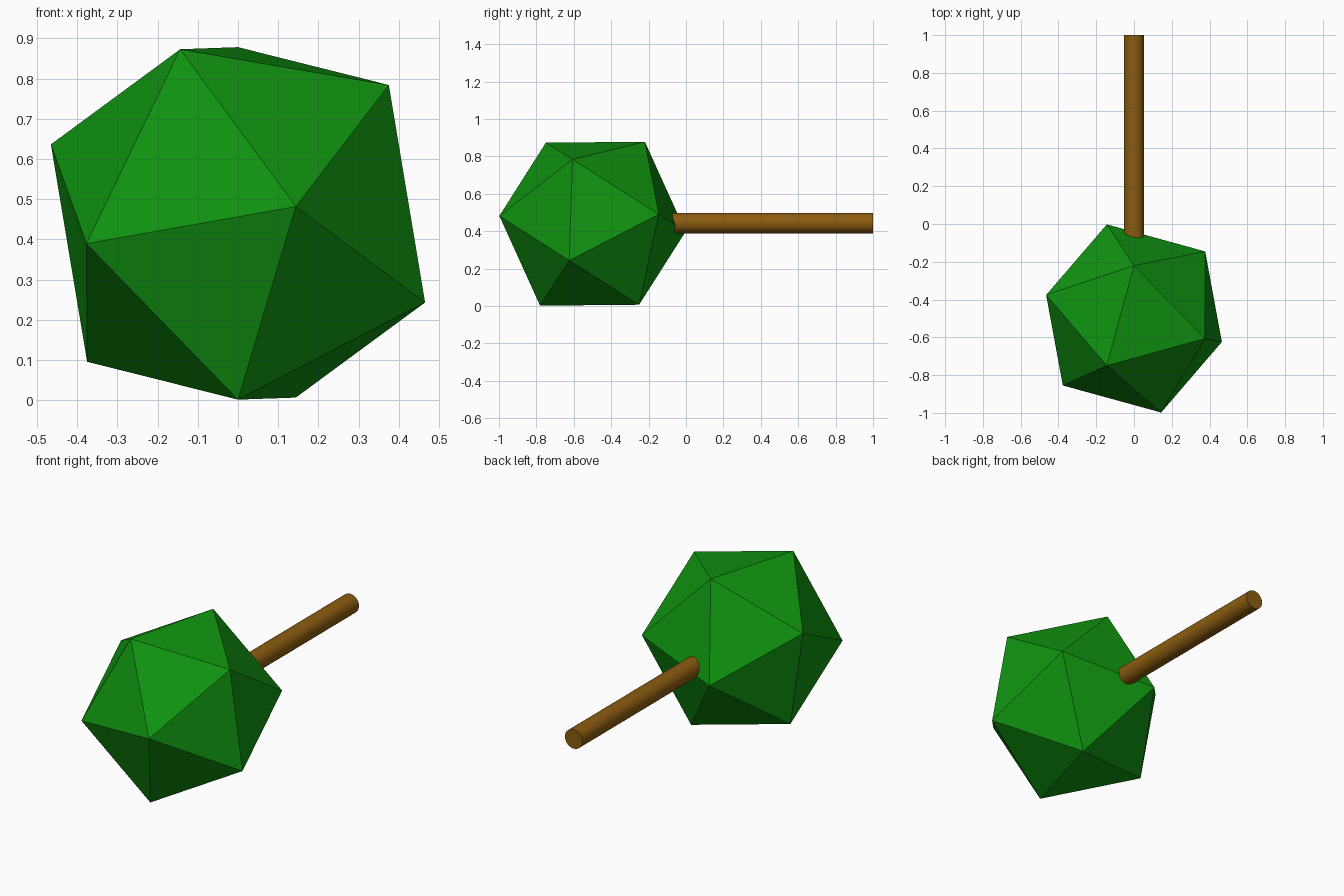
import bpy, bmesh, math
from mathutils import Vector, Matrix

if "Cube" in bpy.data.objects:
    bpy.data.objects.remove(bpy.data.objects["Cube"])


def material(name, rgb):
    m = bpy.data.materials.new(name)
    m.diffuse_color = (*rgb, 1)
    m.use_nodes = True
    m.node_tree.nodes["Principled BSDF"].inputs["Base Color"].default_value = m.diffuse_color
    return m


def make_object(name, bm, mat):
    bmesh.ops.recalc_face_normals(bm, faces=bm.faces)
    me = bpy.data.meshes.new(name)
    bm.to_mesh(me)
    bm.free()
    me.materials.append(mat)
    ob = bpy.data.objects.new(name, me)
    bpy.context.collection.objects.link(ob)
    return ob


green = material("leaf green", (0.005, 0.29, 0.005))
brown = material("bark brown", (0.26, 0.107, 0.005))

# Foliage: a tilted regular icosahedron, six corners plus their opposites
centre = Vector((0, -0.5, 0.44))
half = [(-0.144, -0.25, 0.434), (0, 0.28, 0.438), (0.375, -0.107, 0.344),
        (0.144, -0.499, 0.042), (-0.464, 0.124, 0.196), (-0.375, -0.353, -0.05)]
bm = bmesh.new()
for p in half:
    for s in (1, -1):
        bm.verts.new(centre + s * 0.52 * Vector(p).normalized())
bmesh.ops.convex_hull(bm, input=bm.verts)
make_object("foliage", bm, green)

# Trunk: a cylinder lying along y, sunk into the foliage
y0, y1 = -0.3, 1.0
bm = bmesh.new()
bmesh.ops.create_cone(
    bm, cap_ends=True, segments=32, radius1=0.054, radius2=0.054, depth=y1 - y0,
    matrix=Matrix.Translation((0, (y0 + y1) / 2, 0.443)) @ Matrix.Rotation(math.pi / 2, 4, 'X'))
for f in bm.faces:
    f.smooth = len(f.verts) == 4
for e in bm.edges:
    e.smooth = all(len(f.verts) == 4 for f in e.link_faces)
make_object("trunk", bm, brown)
